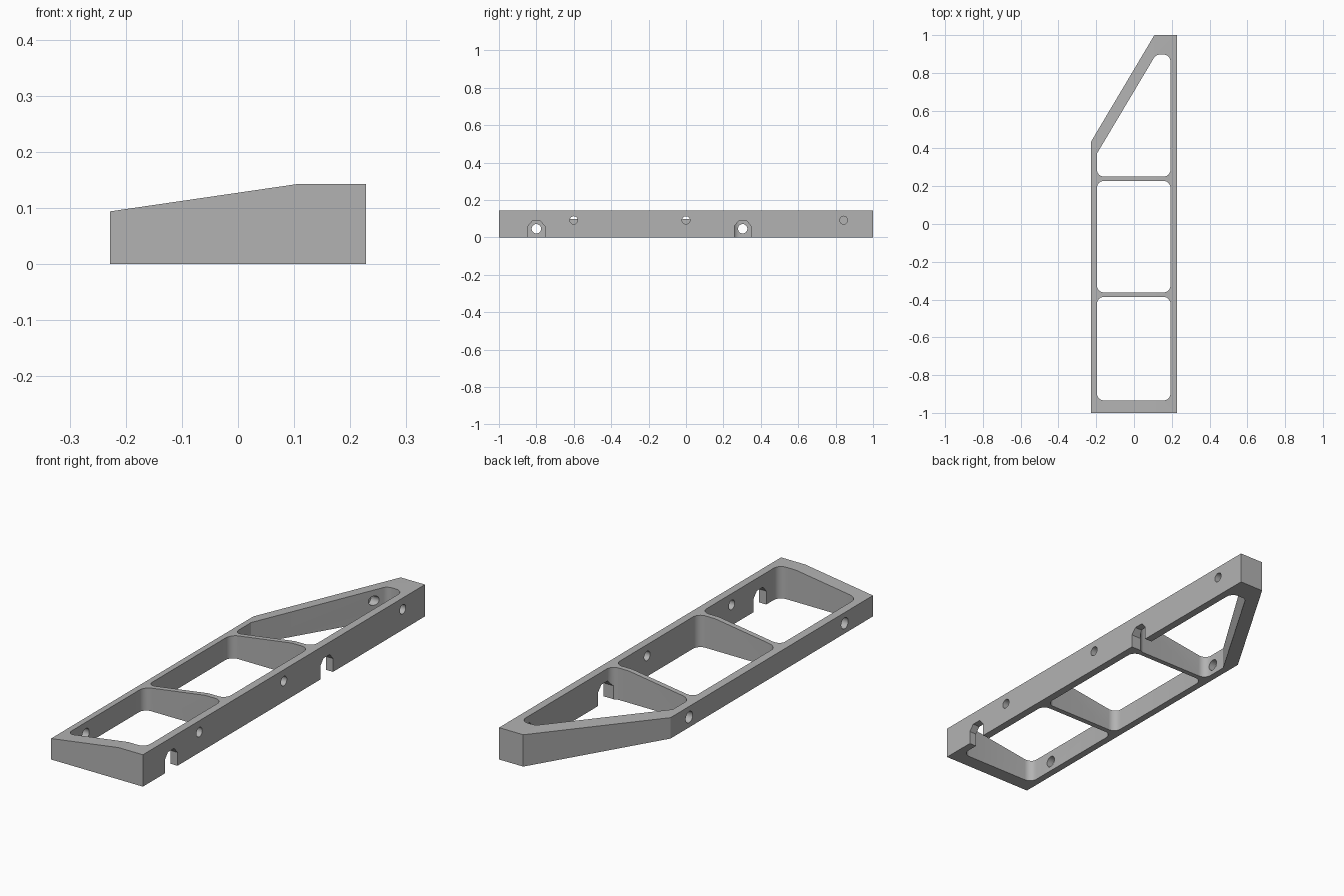
import bpy, bmesh, math
from mathutils import Vector

if "Cube" in bpy.data.objects:
    bpy.data.objects.remove(bpy.data.objects["Cube"], do_unlink=True)

# Single grey metal
metal = bpy.data.materials.new("grey_metal")
metal.use_nodes = True
GREY = (0.45, 0.45, 0.45, 1)
metal.diffuse_color = GREY
metal.node_tree.nodes["Principled BSDF"].inputs["Base Color"].default_value = GREY


def prism(name, points, direction, bisect=None):
    """Extrude a closed 3D polygon along a direction."""
    bm = bmesh.new()
    face = bm.faces.new([bm.verts.new(p) for p in points])
    ext = bmesh.ops.extrude_face_region(bm, geom=[face])
    verts = [g for g in ext["geom"] if isinstance(g, bmesh.types.BMVert)]
    bmesh.ops.translate(bm, verts=verts, vec=direction)
    if bisect:
        co, no = bisect
        cut = bmesh.ops.bisect_plane(bm, geom=bm.verts[:] + bm.edges[:] + bm.faces[:],
                                     plane_co=co, plane_no=no, clear_outer=True)
        edges = [g for g in cut["geom_cut"] if isinstance(g, bmesh.types.BMEdge)]
        bmesh.ops.contextual_create(bm, geom=edges)
    bmesh.ops.recalc_face_normals(bm, faces=bm.faces[:])
    mesh = bpy.data.meshes.new(name)
    bm.to_mesh(mesh)
    bm.free()
    mesh.materials.append(metal)
    obj = bpy.data.objects.new(name, mesh)
    bpy.context.collection.objects.link(obj)
    return obj


def rounded(corners, steps=8):
    """Round a polygon; each corner is (x, y, radius)."""
    pts = []
    n = len(corners)
    for i, (x, y, r) in enumerate(corners):
        p = Vector((x, y))
        if r == 0:
            pts.append(p)
            continue
        a = (Vector(corners[i - 1][:2]) - p).normalized()
        b = (Vector(corners[(i + 1) % n][:2]) - p).normalized()
        half = a.angle(b) / 2
        centre = p + (a + b).normalized() * r / math.sin(half)
        s = p + a * r / math.tan(half) - centre
        e = p + b * r / math.tan(half) - centre
        total = math.pi - 2 * half
        for k in range(steps + 1):
            t = k / steps
            w = (s * math.sin((1 - t) * total) + e * math.sin(t * total)) / math.sin(total)
            pts.append(centre + w)
    return pts


def pocket(name, corners):
    return prism(name, [(p.x, p.y, -0.1) for p in rounded(corners)], (0, 0, 0.4))


def side_hole(name, y, z, r, x0, x1):
    ring = [(x0, y + r * math.cos(a), z + r * math.sin(a))
            for a in (math.tau * i / 32 for i in range(32))]
    return prism(name, ring, (x1 - x0, 0, 0))


# Body: sloped-top section along y, with the slanted rear corner sliced off
W, TIP_X, SIDE_Y = 0.228, 0.108, 0.435
section = [(-W, 0), (W, 0), (W, 0.143), (TIP_X, 0.143), (-W, 0.094)]
frame = prism("rib_frame", [(x, -1, z) for x, z in section], (0, 2, 0),
              bisect=((TIP_X, 1, 0), (-(1 - SIDE_Y), TIP_X + W, 0)))

# Three weight-saving pockets
L, R, C = -0.196, 0.193, 0.036
cutters = [
    pocket("front_pocket", [(L, -0.934, C), (R, -0.934, C), (R, -0.386, C), (L, -0.386, C)]),
    pocket("middle_pocket", [(L, -0.362, C), (R, -0.362, C), (R, 0.228, C), (L, 0.228, C)]),
    pocket("rear_pocket", [(L, 0.251, C), (R, 0.251, C), (R, 0.897, C),
                           (0.116, 0.897, C), (L, 0.373, 0)]),
]

# Open notches in the +x wall, with matching round holes in the -x wall
for y in (-0.8, 0.303):
    arch = [(-0.045, -0.05), (0.045, -0.05), (0.045, 0.06), (0.022, 0.087),
            (-0.022, 0.087), (-0.045, 0.06)]
    cutters.append(prism("notch", [(0.15, y + dy, z) for dy, z in arch], (0.15, 0, 0)))
    cutters.append(side_hole("round_hole", y, 0.046, 0.025, -0.3, -0.15))

# Small bolt holes in the +x wall; the last one also sinks into the slanted wall
for y, x0 in ((-0.6, 0.15), (0.0, 0.15), (0.843, 0.055)):
    cutters.append(side_hole("bolt_hole", y, 0.092, 0.021, x0, 0.3))

# Apply the cuts and discard the cutters
for c in cutters:
    c.hide_render = True
    mod = frame.modifiers.new(c.name, "BOOLEAN")
    mod.operation = "DIFFERENCE"
    mod.solver = "EXACT"
    mod.object = c
bpy.context.view_layer.update()
deps = bpy.context.evaluated_depsgraph_get()
result = bpy.data.meshes.new_from_object(frame.evaluated_get(deps))
frame.modifiers.clear()
frame.data = result
result.name = "rib_frame"
for c in cutters:
    bpy.data.objects.remove(c, do_unlink=True)

# Smooth the rounded corners, keep the rest crisp
bpy.ops.object.select_all(action="DESELECT")
frame.select_set(True)
bpy.context.view_layer.objects.active = frame
bpy.ops.object.shade_smooth_by_angle(angle=math.radians(25))
